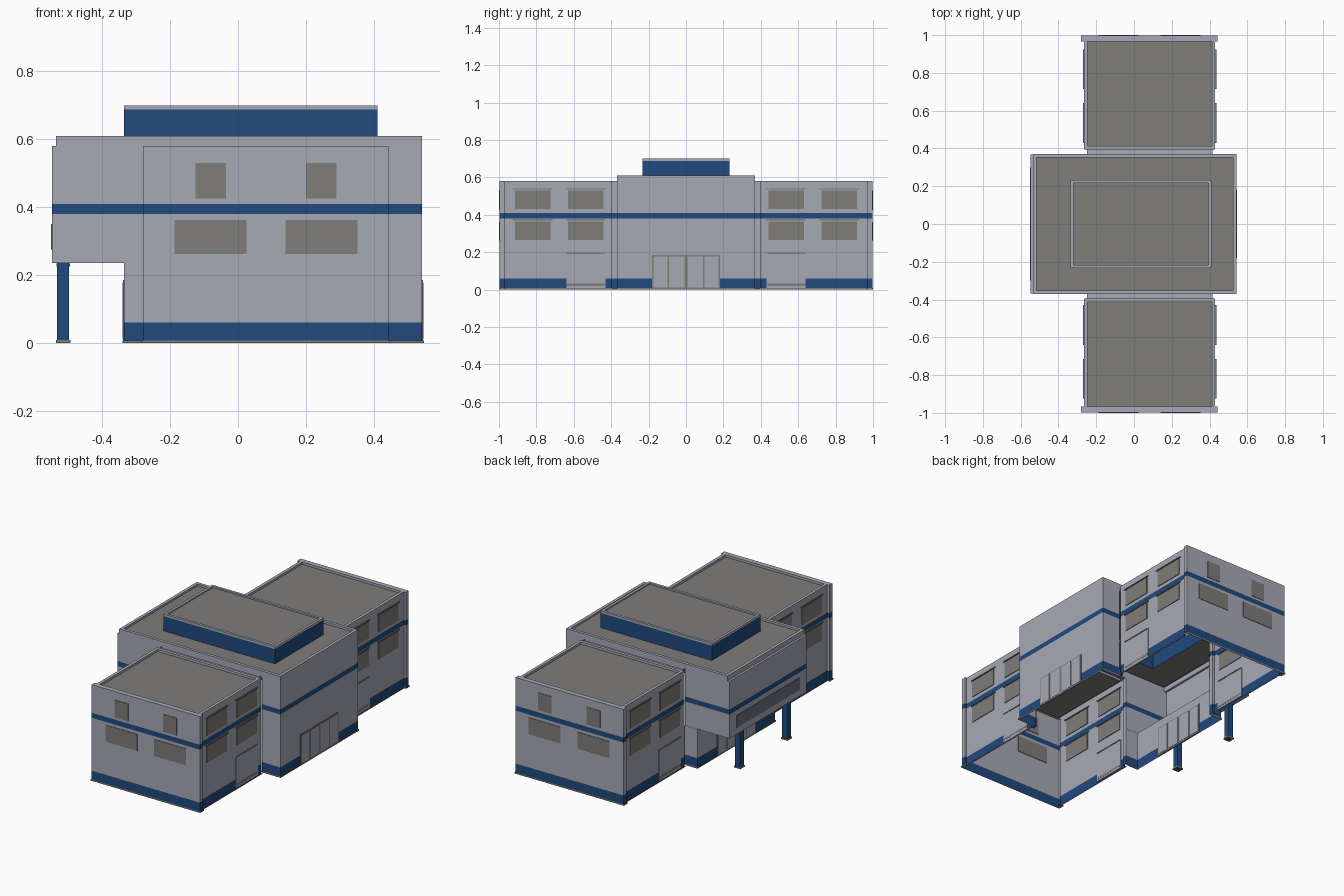
import bpy

if "Cube" in bpy.data.objects:
    bpy.data.objects.remove(bpy.data.objects["Cube"])

def mat(name, c):
    m = bpy.data.materials.new(name)
    m.diffuse_color = (*c, 1)
    m.use_nodes = True
    m.node_tree.nodes["Principled BSDF"].inputs["Base Color"].default_value = m.diffuse_color
    return m

MATS = [mat("pale_wall", (.39, .40, .46)), mat("trim_blue", (.014, .068, .205)),
        mat("roof_grey", (.21, .205, .195)), mat("slate_glass", (.13, .16, .23))]
WALL, BLUE, GREY, GLASS = range(4)

def make(name, verts, faces, cols):
    me = bpy.data.meshes.new(name)
    me.from_pydata(verts, [], faces)
    for m in MATS:
        me.materials.append(m)
    for p, c in zip(me.polygons, cols):
        p.material_index = c
    ob = bpy.data.objects.new(name, me)
    bpy.context.collection.objects.link(ob)
    return ob

# Sheet wall along a plan path, coloured in height bands
def walls(name, path, levels, cols):
    n = len(path)
    v = [(x, y, z) for z in levels for x, y in path]
    f, c = [], []
    for k, col in enumerate(cols):
        for i in range(n - 1):
            a = k * n + i
            f.append((a, a + 1, a + 1 + n, a + n))
            c.append(col)
    return make(name, v, f, c)

def rect(x0, x1, y0, y1):
    return [(x0, y0), (x1, y0), (x1, y1), (x0, y1)]

def quads(name, r0, z0, r1, z1, col):
    v = [(x, y, z0) for x, y in r0] + [(x, y, z1) for x, y in r1]
    f = [(i, (i + 1) % 4, (i + 1) % 4 + 4, i + 4) for i in range(4)]
    return make(name, v, f, [col] * 4)

def sheet(name, r, z, col):
    return make(name, [(x, y, z) for x, y in r], [(0, 1, 2, 3)], [col])

# Parapet rim with a sunken roof, optionally with an opening
def roof(name, b, w, top, low, hole=None):
    inner = rect(b[0] + w, b[1] - w, b[2] + w, b[3] - w)
    quads(name + "_rim", rect(*b), top, inner, top, WALL)
    quads(name + "_rim_inside", inner, top, inner, low, WALL)
    if hole:
        quads(name + "_deck", inner, low, rect(*hole), low, GREY)
    else:
        sheet(name + "_deck", inner, low, GREY)

def box(name, x0, x1, y0, y1, z0, z1, col):
    v = [(x, y, z) for z in (z0, z1) for x, y in rect(x0, x1, y0, y1)]
    f = [(3, 2, 1, 0), (4, 5, 6, 7)] + [(i, (i + 1) % 4, (i + 1) % 4 + 4, i + 4) for i in range(4)]
    return make(name, v, f, [col] * 6)

# Thin plates set through a wall facing x or y
def plate_x(name, x, y0, y1, z0, z1, col, t=.004):
    box(name, x - t, x + t, min(y0, y1), max(y0, y1), z0, z1, col)

def plate_y(name, y, x0, x1, z0, z1, col, t=.004):
    box(name, x0, x1, y - t, y + t, z0, z1, col)

BANDS = [WALL and 0 or BLUE, WALL, BLUE, WALL]
SIDES = ((.43, "right"), (-.265, "left"))

# Two wings
for s, tag in ((-1, "front"), (1, "back")):
    half = [(.415, .37), (.415, .395), (.43, .395), (.43, .97), (.443, .97), (.443, .997)]
    left = [(-.28, .997), (-.28, .97), (-.265, .97), (-.265, .395), (-.25, .395), (-.25, .37)]
    path = [(x, y * s) for x, y in half + left]
    walls(tag + "_wing_walls", path, [0, .06, .38, .41, .58], BANDS)
    skirt = [(.436, .39), (.436, .965), (.448, .965), (.448, 1),
             (-.285, 1), (-.285, .965), (-.271, .965), (-.271, .39)]
    walls(tag + "_wing_skirting", [(x, y * s) for x, y in skirt], [0, .008], [GREY])
    y0, y1 = sorted((.395 * s, .985 * s))
    roof(tag + "_wing_roof", (-.265, .43, y0, y1), .018, .58, .566)
    y0, y1 = sorted((.967 * s, .997 * s))
    sheet(tag + "_wing_end_coping", rect(-.28, .443, y0, y1), .58, WALL)
    y0, y1 = sorted((.37 * s, .395 * s))
    sheet(tag + "_wing_joint_roof", rect(-.25, .415, y0, y1), .57, WALL)
    # End windows
    for x0, x1, z0, z1 in ((-.187, .025, .262, .362), (.14, .352, .262, .362),
                           (-.125, -.035, .425, .53), (.2, .29, .425, .53)):
        plate_y(tag + "_end_window", .997 * s, x0, x1, z0, z1, GREY, .003)
    # Side windows, ledges and doors
    for x, side in SIDES:
        for a, b in ((.43, .64), (.715, .925)):
            for z in (.265, .43):
                plate_x(f"{tag}_{side}_window", x, s * (a + .01), s * (b - .01), z, z + .1, GREY)
                plate_x(f"{tag}_{side}_window_ledge", x, s * a, s * b, z + .105, z + .111, GREY, .006)
        plate_x(f"{tag}_{side}_door", x, s * .43, s * .64, .009, .195, WALL)
        plate_x(f"{tag}_{side}_door_lintel", x, s * .435, s * .635, .19, .197, GREY, .006)
        plate_x(f"{tag}_{side}_door_sill", x, s * .435, s * .635, .02, .033, GREY, .0045)

# Central block: right wall, left entrance wall, overhang
Y = .37
walls("central_right_wall", [(.42, -Y), (.542, -Y), (.542, Y), (.42, Y)],
      [0, .06, .38, .41, .61], BANDS)
walls("entrance_wall", [(-.25, Y), (-.335, Y), (-.335, -Y), (-.25, -Y)], [0, .06, .235], [BLUE, WALL])
O = .367
walls("overhang_wall", [(-.25, O), (-.548, O), (-.548, -O), (-.25, -O)],
      [.235, .38, .41, .58], [WALL, BLUE, WALL])
walls("overhang_parapet", [(-.25, Y), (-.535, Y), (-.535, -Y), (-.25, -Y)], [.58, .61], [WALL])
sheet("overhang_ledge", rect(-.548, -.535, -O, O), .58, WALL)
sheet("overhang_soffit", rect(-.548, -.335, -O, O), .235, WALL)
for s in (-1, 1):
    walls("upper_step_wall", [(-.25, Y * s), (.42, Y * s)], [.565, .61], [WALL])
walls("right_skirting", [(.42, -.375), (.547, -.375), (.547, .375), (.42, .375)], [0, .008], [GREY])
walls("left_skirting", [(-.26, .375), (-.34, .375), (-.34, -.375), (-.26, -.375)], [0, .008], [GREY])
plate_x("overhang_band_window", -.548, -.3, .3, .275, .35, GLASS, .003)

# Roofs and raised blue storey
top = (-.335, .41, -.232, .232)
roof("central_roof", (-.535, .542, -Y, Y), .018, .61, .598, top)
quads("raised_storey_wall", rect(*top), .598, rect(*top), .687, BLUE)
quads("raised_storey_cap", rect(*top), .687, rect(*top), .70, WALL)
roof("raised_storey_roof", top, .015, .70, .692)

# Double doors on both long sides
for x, side in ((.542, "right"), (-.335, "left")):
    plate_x(side + "_entrance_frame", x, -.182, .182, .002, .185, GREY, .003)
    for s in (-1, 1):
        for a, b in ((.008, .09), (.1, .175)):
            plate_x(side + "_entrance_leaf", x, s * a, s * b, .012, .178, WALL, .0045)

# Overhang posts
for y in (-.225, .225):
    box("post", -.532, -.497, y - .0175, y + .0175, 0, .235, BLUE)
    box("post_foot", -.536, -.493, y - .0215, y + .0215, 0, .009, GREY)
    box("post_head", -.534, -.495, y - .0195, y + .0195, .226, .2345, BLUE)
